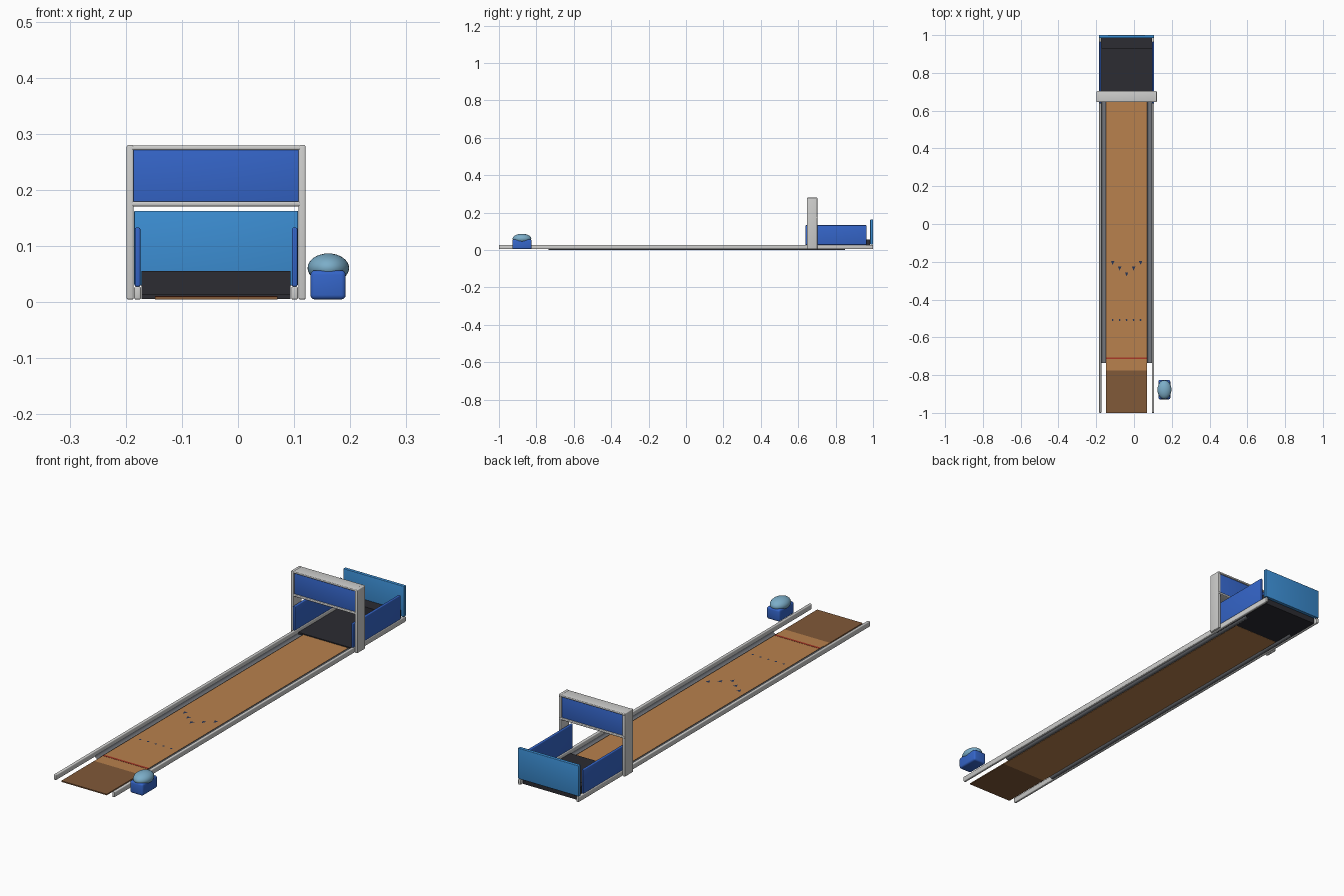
import bpy, bmesh, math

old = bpy.data.objects.get("Cube")
if old:
    bpy.data.objects.remove(old, do_unlink=True)


def material(name, r, g, b):
    m = bpy.data.materials.new(name)
    m.use_nodes = True
    m.diffuse_color = (r, g, b, 1)
    m.node_tree.nodes["Principled BSDF"].inputs["Base Color"].default_value = (r, g, b, 1)
    return m


WOOD = material("lane wood", 0.48, 0.22, 0.075)
DARK_WOOD = material("approach wood", 0.22, 0.10, 0.04)
METAL = material("pale metal", 0.62, 0.62, 0.61)
GUTTER = material("gutter grey", 0.17, 0.18, 0.20)
BLACK = material("pit black", 0.025, 0.025, 0.032)
BLUE = material("panel blue", 0.035, 0.13, 0.58)
SKY = material("curtain blue", 0.045, 0.27, 0.65)
PALE = material("dome blue", 0.20, 0.42, 0.58)
RED = material("foul line red", 0.40, 0.04, 0.02)
NAVY = material("marker navy", 0.02, 0.035, 0.09)

MID = -0.039  # lane centre line


def finish(name, bm, mat, smooth=True):
    bmesh.ops.recalc_face_normals(bm, faces=bm.faces)
    mesh = bpy.data.meshes.new(name)
    bm.to_mesh(mesh)
    bm.free()
    mesh.materials.append(mat)
    obj = bpy.data.objects.new(name, mesh)
    bpy.context.collection.objects.link(obj)
    if smooth:
        bpy.ops.object.select_all(action='DESELECT')
        obj.select_set(True)
        bpy.context.view_layer.objects.active = obj
        bpy.ops.object.shade_smooth_by_angle(angle=math.radians(40))
    return obj


def box(name, mat, x, y, z, bevel=0):
    """Box from (low, high) ranges, with optional rounded edges."""
    bm = bmesh.new()
    bmesh.ops.create_cube(bm, size=1)
    for v in bm.verts:
        v.co = [sum(r) / 2 + c * (r[1] - r[0]) for c, r in zip(v.co, (x, y, z))]
    if bevel:
        bmesh.ops.bevel(bm, geom=bm.edges[:], offset=bevel, segments=3,
                        profile=0.5, affect='EDGES')
    return finish(name, bm, mat, bevel > 0)


def around(half):
    return (MID - half, MID + half)


# Lane, approach and foul line
box("lane", WOOD, around(0.109), (-0.775, 0.76), (0.005, 0.010))
box("approach", DARK_WOOD, around(0.109), (-1, -0.775), (0.005, 0.010))
box("foul_line", RED, around(0.109), (-0.716, -0.706), (0.009, 0.0108))

# Aiming arrows and dots
for i in range(-2, 3):
    x = MID + i * 0.037
    y = -0.265 + abs(i) * 0.03
    bm = bmesh.new()
    tri = [bm.verts.new((x + dx, y + dy, 0.0112))
           for dx, dy in ((-0.009, 0.009), (0, -0.012), (0.009, 0.009))]
    bm.faces.new(tri)
    finish("arrow", bm, NAVY, False)
    bm = bmesh.new()
    bmesh.ops.create_circle(bm, cap_ends=True, segments=12, radius=0.005)
    bmesh.ops.translate(bm, verts=bm.verts, vec=(x, -0.508, 0.0112))
    finish("dot", bm, NAVY, False)

# Parts mirrored about the lane centre line
for side, label in ((-1, "right"), (1, "left")):
    def span(a, b):
        return tuple(sorted((MID + side * a, MID + side * b)))

    box(label + "_rail", METAL, span(0.134, 0.146), (-1, 1), (0.005, 0.028), 0.003)
    box(label + "_pit_wall", BLUE, span(0.135, 0.145), (0.638, 0.965), (0.028, 0.133), 0.003)
    box(label + "_gate_post", METAL, span(0.147, 0.1595), (0.646, 0.702), (0.005, 0.28), 0.003)

    # Open half-round trough
    bm = bmesh.new()
    rows = []
    for k in range(13):
        a = math.pi * k / 12
        px = MID + side * (0.1215 + 0.0125 * math.cos(a))
        pz = 0.012 - 0.012 * math.sin(a)
        rows.append([bm.verts.new((px, y, pz)) for y in (-0.735, 0.85)])
    for p, q in zip(rows, rows[1:]):
        bm.faces.new((p[0], p[1], q[1], q[0]))
    finish(label + "_gutter", bm, GUTTER)

# Gate across the lane
box("gate_top_beam", METAL, around(0.158), (0.646, 0.704), (0.271, 0.279), 0.003)
box("gate_lower_beam", METAL, around(0.158), (0.646, 0.704), (0.171, 0.180), 0.003)
box("gate_panel", BLUE, around(0.148), (0.652, 0.698), (0.178, 0.273), 0.003)

# Pin pit
box("pin_deck", BLACK, around(0.133), (0.66, 0.985), (0.0055, 0.014))
box("pit_kicker", BLACK, around(0.133), (0.93, 0.985), (0.0055, 0.056))
box("back_curtain", SKY, around(0.146), (0.985, 1), (0.03, 0.163), 0.002)

# Ball return
box("ball_return_base", BLUE, (0.129, 0.192), (-0.928, -0.825), (0.005, 0.057), 0.008)
bm = bmesh.new()
bmesh.ops.create_uvsphere(bm, u_segments=32, v_segments=16, radius=1)
for v in bm.verts:
    v.co = (0.161 + v.co.x * 0.037, -0.877 + v.co.y * 0.05, 0.061 + v.co.z * 0.026)
finish("ball_return_dome", bm, PALE)
